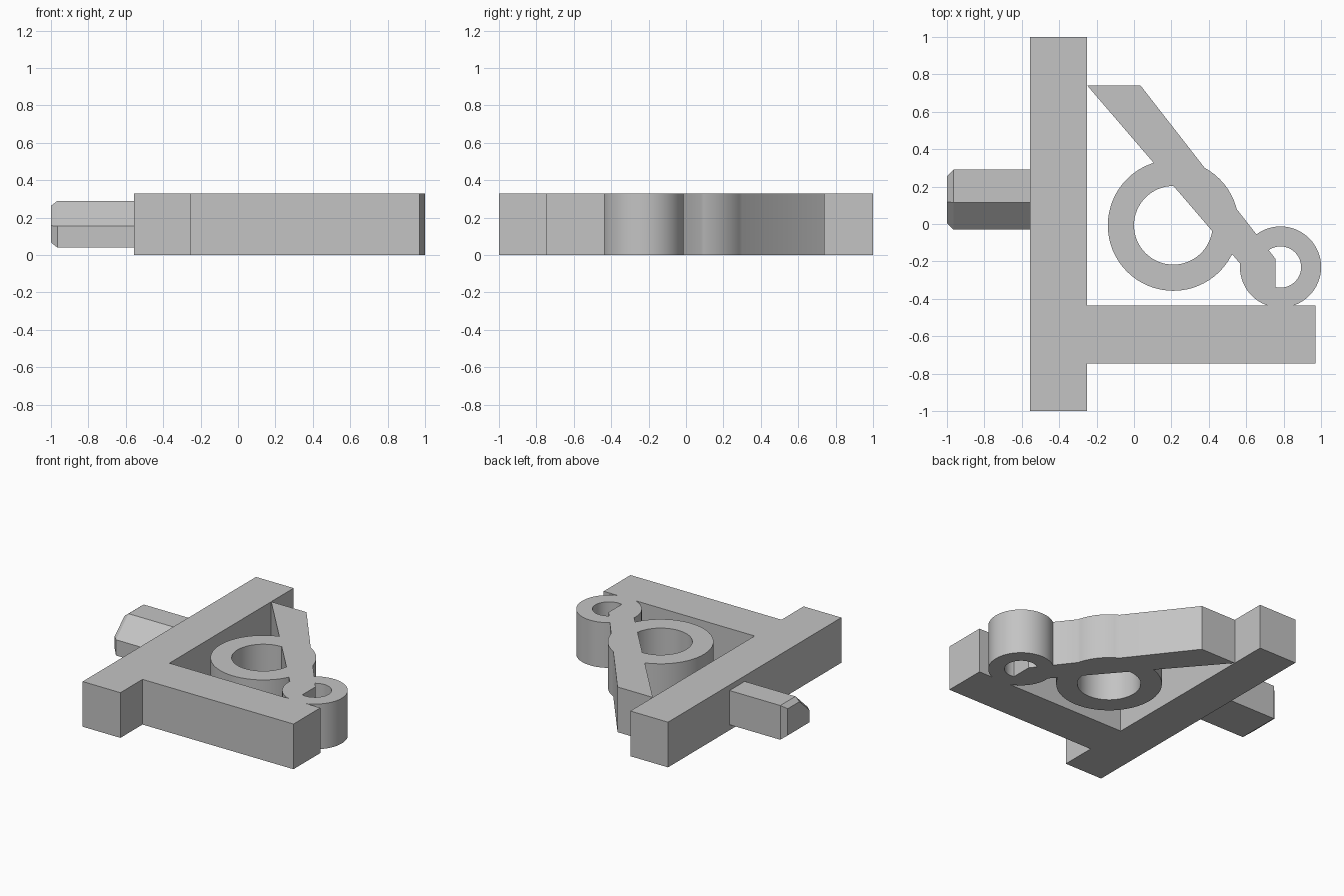
import bpy, bmesh, math

cube = bpy.data.objects.get("Cube")
if cube:
    bpy.data.objects.remove(cube, do_unlink=True)

HEIGHT = 0.33

grey = bpy.data.materials.new("plain grey")
grey.use_nodes = True
colour = (0.55, 0.55, 0.55, 1)
grey.diffuse_color = colour
grey.node_tree.nodes["Principled BSDF"].inputs["Base Color"].default_value = colour


def finish(name, bm):
    bmesh.ops.recalc_face_normals(bm, faces=bm.faces)
    mesh = bpy.data.meshes.new(name)
    bm.to_mesh(mesh)
    bm.free()
    mesh.materials.append(grey)
    obj = bpy.data.objects.new(name, mesh)
    bpy.context.collection.objects.link(obj)
    return obj


def slab(name, outline, z0=0.0, z1=HEIGHT):
    """Upright prism from an outline in plan."""
    bm = bmesh.new()
    face = bm.faces.new([bm.verts.new((x, y, z0)) for x, y in outline])
    top = bmesh.ops.extrude_face_region(bm, geom=[face])["geom"]
    moved = [v for v in top if isinstance(v, bmesh.types.BMVert)]
    bmesh.ops.translate(bm, verts=moved, vec=(0, 0, z1 - z0))
    return finish(name, bm)


def box(name, x0, x1, y0, y1):
    return slab(name, [(x0, y0), (x1, y0), (x1, y1), (x0, y1)])


def disc(name, x, y, radius, z0=0.0, z1=HEIGHT, sides=64):
    turn = 2 * math.pi / sides
    return slab(name, [(x + radius * math.cos(i * turn), y + radius * math.sin(i * turn))
                       for i in range(sides)], z0, z1)


def combine(target, tool, operation):
    """Apply a boolean and discard the tool."""
    mod = target.modifiers.new(operation.lower(), "BOOLEAN")
    mod.operation, mod.solver, mod.object = operation, "EXACT", tool
    bpy.context.view_layer.update()
    graph = bpy.context.evaluated_depsgraph_get()
    mesh = bpy.data.meshes.new_from_object(target.evaluated_get(graph))
    target.modifiers.clear()
    target.data = mesh
    bpy.data.objects.remove(tool, do_unlink=True)


def ring(name, x, y, outer, inner):
    obj = disc(name, x, y, outer)
    combine(obj, disc("hole cutter", x, y, inner, -0.1, HEIGHT + 0.1), "DIFFERENCE")
    return obj


def peg(name):
    """Bar with one cut corner and a chamfered tip, pointing to -x."""
    section = [(0.29, 0.04), (0.29, 0.29), (0.115, 0.29), (-0.03, 0.155), (-0.03, 0.04)]
    cy, cz = 0.13, 0.165
    bm = bmesh.new()
    loops = []
    for x, scale in ((-0.5, 1), (-0.965, 1), (-1.0, 0.78)):
        loops.append([bm.verts.new((x, cy + (y - cy) * scale, cz + (z - cz) * scale))
                      for y, z in section])
    for a, b in zip(loops, loops[1:]):
        for i in range(len(section)):
            j = (i + 1) % len(section)
            bm.faces.new((a[i], a[j], b[j], b[i]))
    bm.faces.new(loops[0])
    bm.faces.new(loops[-1])
    return finish(name, bm)


# Frame: long bar and cross arm fused into one body
bracket = box("bracket", -0.555, -0.25, -1, 1)
combine(bracket, box("cross arm", -0.4, 0.97, -0.745, -0.435), "UNION")

# Rings and the tapered diagonal brace that runs through them
combine(bracket, ring("small ring", 0.783, -0.23, 0.217, 0.11), "UNION")
brace = slab("brace", [(-0.25, 0.74), (0.035, 0.74), (0.755, -0.185), (0.755, -0.43)])
combine(brace, ring("large ring", 0.21, -0.007, 0.35, 0.21), "UNION")
combine(bracket, brace, "UNION")

# Side peg
combine(bracket, peg("peg"), "UNION")

bpy.ops.object.select_all(action="DESELECT")
bracket.select_set(True)
bpy.context.view_layer.objects.active = bracket
bpy.ops.object.shade_smooth_by_angle(angle=math.radians(25))
